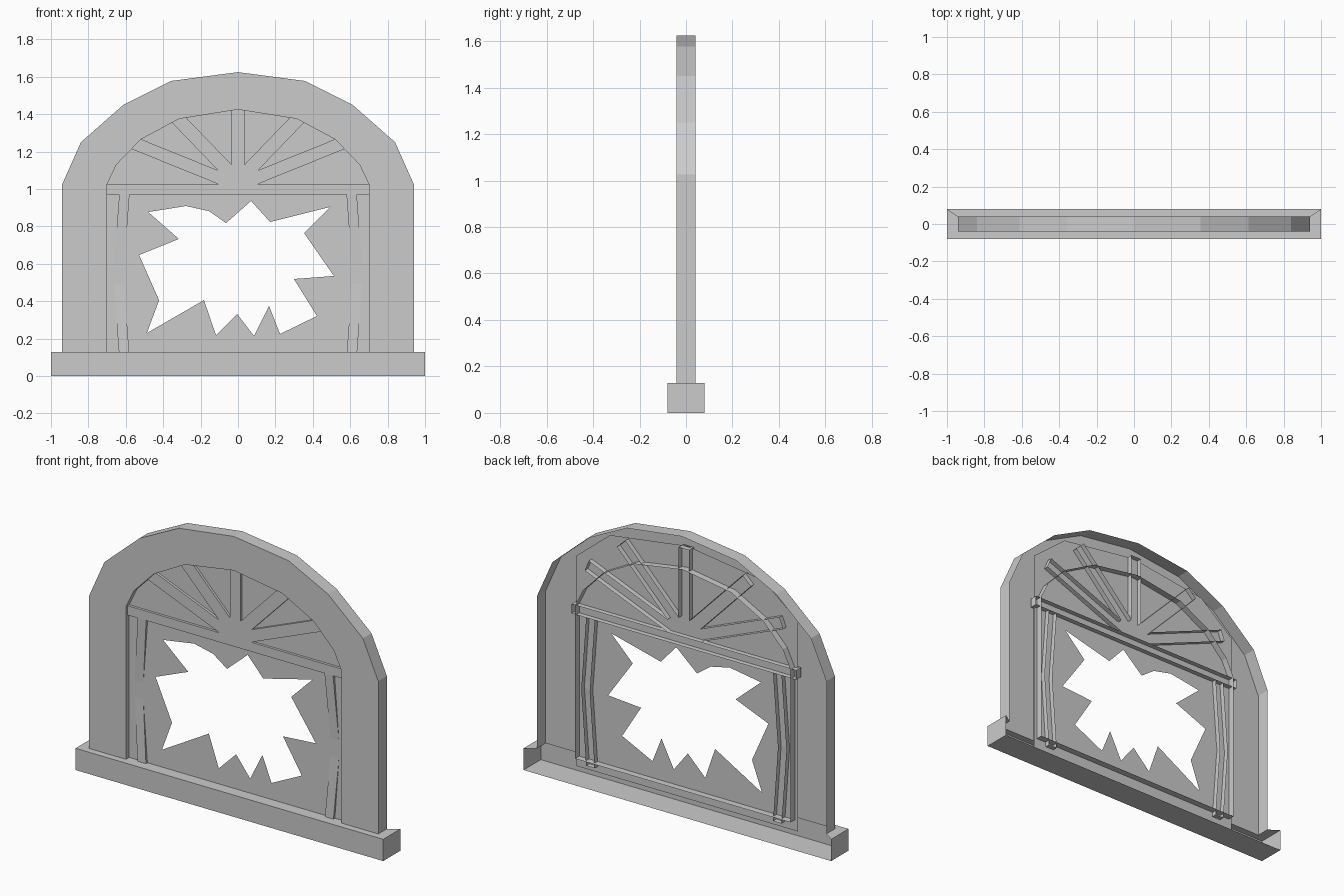
import bpy, bmesh
from math import radians, cos, sin

if "Cube" in bpy.data.objects:
    bpy.data.objects.remove(bpy.data.objects["Cube"])

GLASS_Y = -0.01      # plane of the broken pane
SILL_Z = 0.128


def make(name, verts, faces, mirror=False):
    me = bpy.data.meshes.new(name)
    me.from_pydata(verts, [], faces)
    bm = bmesh.new()
    bm.from_mesh(me)
    bmesh.ops.recalc_face_normals(bm, faces=bm.faces)
    bm.to_mesh(me)
    bm.free()
    ob = bpy.data.objects.new(name, me)
    bpy.context.collection.objects.link(ob)
    if mirror:
        ob.modifiers.new("mirror", 'MIRROR').use_axis[0] = True
    return ob


def channel(name, a, b, y_back, mirror=False, caps=(True, True)):
    """Open-backed bar: front strip between rails a and b, with side walls to y_back."""
    n = len(a)
    front = list(a) + list(b)
    verts = front + [(x, y_back, z) for x, y, z in front]
    m = 2 * n
    faces = []
    for i in range(n - 1):
        faces.append((i, i + 1, n + i + 1, n + i))
        for j in (i, n + i):
            faces.append((j, j + 1, j + 1 + m, j + m))
    for end, on in zip((0, n - 1), caps):
        if on:
            faces.append((end, n + end, n + end + m, end + m))
    return make(name, verts, faces, mirror)


def mirrored(half):
    """Complete a left-right symmetric line whose last point lies on x = 0."""
    return half + [(-x, z) for x, z in half[-2::-1]]


# Arched wall: front ring, outer edge and window reveal, open at the back
outer = mirrored([(.94, SILL_Z), (.94, 1.025), (.84, 1.25), (.613, 1.45), (.356, 1.578), (0, 1.625)])
inner = mirrored([(.70, SILL_Z), (.70, 1.025), (.65, 1.13), (.52, 1.265), (.315, 1.375), (0, 1.425)])
channel("arched_wall", [(x, -.04, z) for x, z in outer],
        [(x, -.04, z) for x, z in inner], .04, caps=(False, False))
# pull the reveal's back edge slightly forward
for v in bpy.data.objects["arched_wall"].data.vertices[-len(inner):]:
    v.co.y = .03
make("reveal_floor", [(-.7, -.04, SILL_Z), (.7, -.04, SILL_Z), (.7, .03, SILL_Z), (-.7, .03, SILL_Z)],
     [(0, 1, 2, 3)])

# Sill: open back, top joined around the foot of the wall
s = [(-1, .08), (-1, -.08), (1, -.08), (1, .08)]
w = [(-.94, .04), (-.94, -.04), (.94, -.04), (.94, .04)]
verts = [(x, y, 0) for x, y in s] + [(x, y, SILL_Z) for x, y in s + w]
faces = [(0, 1, 2, 3)]
for i in range(3):
    faces += [(i, i + 1, i + 5, i + 4), (i + 4, i + 5, i + 9, i + 8)]
make("sill", verts, faces)

# Broken pane with jagged hole
rim = [(.72, .065)] + mirrored([(.72, 1.30), (.5, 1.48), (0, 1.55)]) + [(-.72, .065)]
hole = [(-.48, .877), (-.278, .909), (-.155, .882), (-.064, .818), (.07, .936), (.171, .824),
        (.492, .904), (.353, .765), (.513, .535), (.299, .519), (.422, .321), (.225, .225),
        (.166, .374), (.086, .214), (-.005, .332), (-.118, .219), (-.182, .406), (-.487, .23),
        (-.422, .406), (-.529, .647), (-.316, .733)]
bm = bmesh.new()
edges = []
for loop in (rim, hole):
    vs = [bm.verts.new((x, GLASS_Y, z)) for x, z in loop]
    edges += [bm.edges.new((vs[i - 1], vs[i])) for i in range(len(vs))]
bmesh.ops.triangle_fill(bm, edges=edges, use_beauty=True, normal=(0, -1, 0))
me = bpy.data.meshes.new("broken_pane")
bm.to_mesh(me)
bm.free()
bpy.context.collection.objects.link(bpy.data.objects.new("broken_pane", me))

# Fan bars radiating from a flat hub
BF, BB = -.025, .02


def fan_bar(name, p, q, angle, length, mirror):
    """Bar starting at hub points p, q and reaching length from the fan centre."""
    d = (cos(radians(angle)), sin(radians(angle)))
    rails = []
    for x, z in (p, q):
        t = length - (x * d[0] + (z - 1.025) * d[1])
        rails.append([(x, BF, z), (x + d[0] * t, BF, z + d[1] * t)])
    channel(name, rails[0], rails[1], BB, mirror, caps=(False, True))


fan_bar("fan_bar_centre", (-.034, 1.13), (.034, 1.13), 90, .52, False)
fan_bar("fan_bar_steep", (.034, 1.13), (.107, 1.10), 46, .60, True)
fan_bar("fan_bar_low", (.107, 1.10), (.107, 1.027), 22, .68, True)
hub = mirrored([(.107, 1.025), (.107, 1.10), (.034, 1.13), (0, 1.13)])
make("fan_hub", [(x, BF, z) for x, z in hub], [tuple(range(len(hub)))])

# Transom between the fan and the lower window
channel("transom", [(-.73, BF, .97), (.73, BF, .97)], [(-.73, BF, 1.025), (.73, BF, 1.025)], BB)

# Warped side posts, sinking behind the pane at mid height
bow = [(.97, 0, BF), (.54, .032, GLASS_Y + .002), (.10, 0, BF)]
channel("side_post", [(.58 + dx, y, z) for z, dx, y in bow],
        [(.635 + dx, y, z) for z, dx, y in bow], BB, mirror=True)
